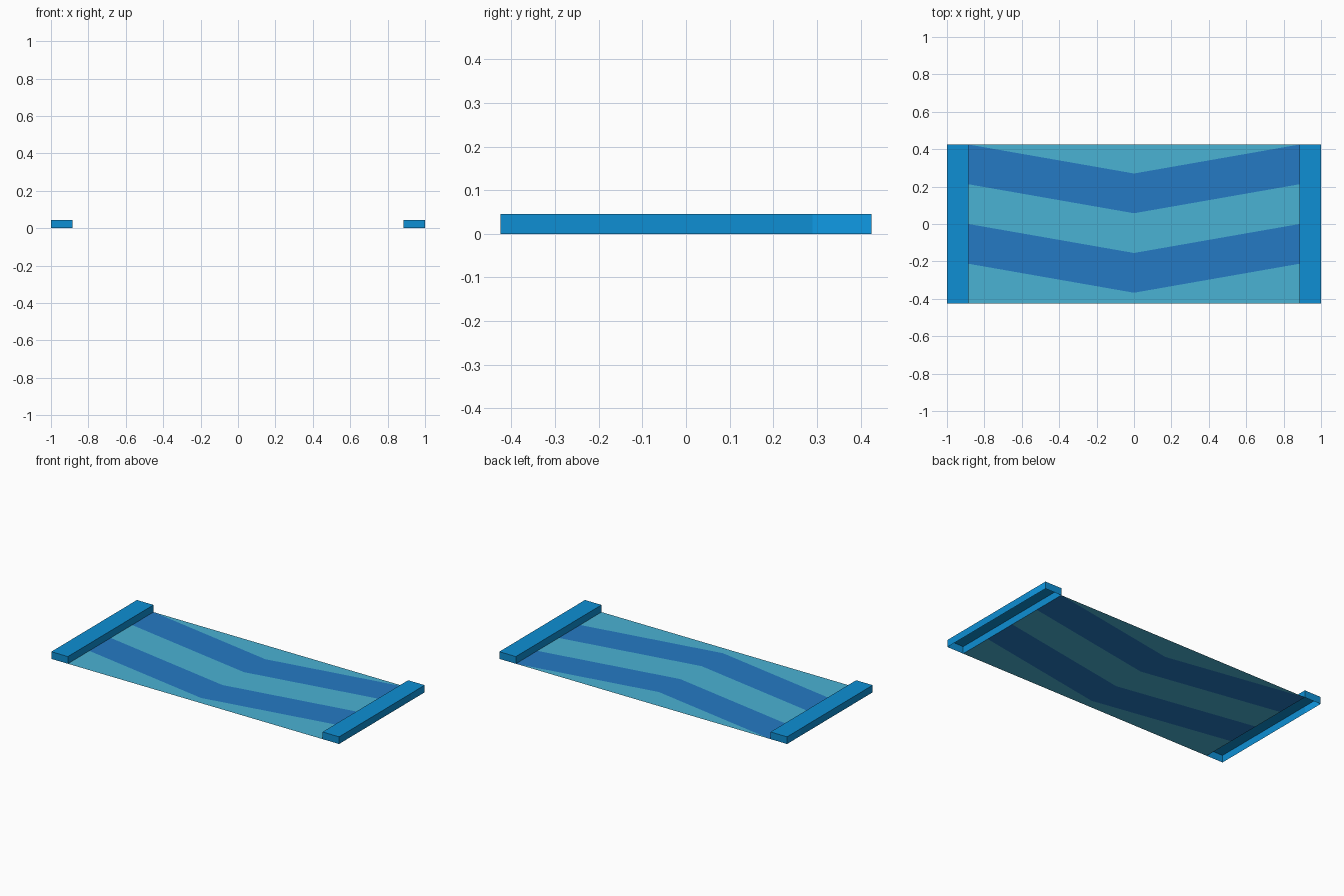
import bpy, bmesh
from mathutils import Matrix, Vector

if "Cube" in bpy.data.objects:
    bpy.data.objects.remove(bpy.data.objects["Cube"])

HALF_LEN, HALF_DEPTH = 1.0, 0.425
INNER_X, RAIL_H = 0.885, 0.045


def material(name, rgb):
    # sRGB 0-255 to linear
    lin = [((c / 255 + 0.055) / 1.055) ** 2.4 for c in rgb]
    mat = bpy.data.materials.new(name)
    mat.diffuse_color = (*lin, 1)
    mat.use_nodes = True
    mat.node_tree.nodes["Principled BSDF"].inputs["Base Color"].default_value = mat.diffuse_color
    return mat


RAIL = material("rail blue", (14, 143, 212))
BRIGHT = material("bright rail blue", (16, 155, 230))
TEAL = material("light teal", (74, 178, 212))
STRIPE = material("stripe blue", (37, 122, 196))


def add_object(name, bm, mats):
    mesh = bpy.data.meshes.new(name)
    bm.to_mesh(mesh)
    bm.free()
    for m in mats:
        mesh.materials.append(m)
    obj = bpy.data.objects.new(name, mesh)
    bpy.context.collection.objects.link(obj)


# Flat pad between the rails, cut into alternating chevron bands
def build_pad():
    edge_y = [0.425, 0.425, 0.2125, 0.0, -0.2125, -0.425]
    mid_y = [0.425, 0.27, 0.0575, -0.155, -0.3675, -0.425]
    bm = bmesh.new()
    for side in (-1, 1):
        for i in range(5):
            pts = [(side * INNER_X, edge_y[i]), (side * INNER_X, edge_y[i + 1]),
                   (0, mid_y[i + 1]), (0, mid_y[i])]
            pts = list(dict.fromkeys(pts))      # top band narrows to a triangle
            face = bm.faces.new([bm.verts.new((x, y, 0)) for x, y in pts])
            face.material_index = i % 2
    bmesh.ops.remove_doubles(bm, verts=bm.verts, dist=1e-5)
    bm.normal_update()
    for f in bm.faces:
        if f.normal.z < 0:
            f.normal_flip()
    add_object("chevron_pad", bm, [TEAL, STRIPE])


# End rail: a thin shell, open underneath, brighter toward the back outside
def build_rail(name, side):
    bm = bmesh.new()
    width = HALF_LEN - INNER_X
    bmesh.ops.create_cube(bm, size=1, matrix=Matrix.LocRotScale(
        Vector((side * (INNER_X + width / 2), 0, RAIL_H / 2)), None,
        Vector((width, HALF_DEPTH * 2, RAIL_H))))
    bm.normal_update()
    bottom = [f for f in bm.faces if f.normal.z < -0.5]
    bmesh.ops.delete(bm, geom=bottom, context='FACES_ONLY')
    bmesh.ops.bisect_plane(bm, geom=bm.verts[:] + bm.edges[:] + bm.faces[:],
                           plane_co=(0, 0.29, 0), plane_no=(0, 1, 0))
    bm.normal_update()
    for f in bm.faces:
        outer = f.normal.x * side > 0.5
        f.material_index = int(outer and f.calc_center_median().y > 0.29)
    add_object(name, bm, [RAIL, BRIGHT])


build_pad()
build_rail("left_rail", -1)
build_rail("right_rail", 1)
